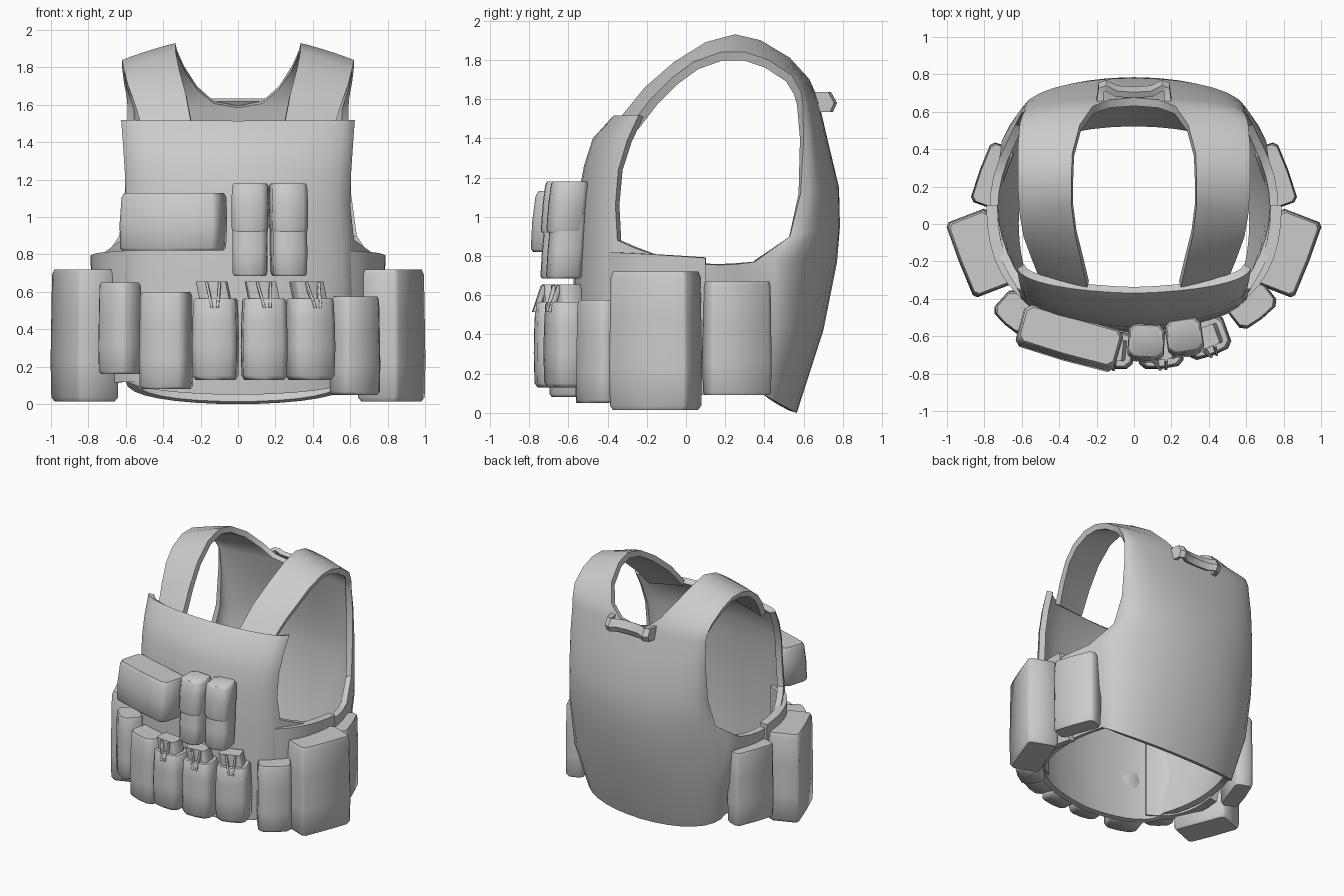
import bpy, bmesh
from math import sin, cos, pi, radians
from mathutils import Vector as V

if "Cube" in bpy.data.objects:
    bpy.data.objects.remove(bpy.data.objects["Cube"])


def finish(name, bm, thick=0, angle=40):
    me = bpy.data.meshes.new(name)
    bmesh.ops.remove_doubles(bm, verts=bm.verts, dist=0.002)
    bmesh.ops.recalc_face_normals(bm, faces=bm.faces)
    if thick:  # open sheets: make normals face away from the body
        c = V((0, 0.1, 0.9))
        if sum((f.calc_center_median() - c).dot(f.normal) for f in bm.faces) < 0:
            bmesh.ops.reverse_faces(bm, faces=bm.faces)
    bm.to_mesh(me)
    bm.free()
    ob = bpy.data.objects.new(name, me)
    bpy.context.collection.objects.link(ob)
    bpy.ops.object.select_all(action='DESELECT')
    ob.select_set(True)
    bpy.context.view_layer.objects.active = ob
    if thick:
        m = ob.modifiers.new("thickness", 'SOLIDIFY')
        m.thickness, m.offset = thick, -1
        bpy.ops.object.modifier_apply(modifier=m.name)
    bpy.ops.object.shade_smooth_by_angle(angle=radians(angle))
    return ob


def sheet(bm, rows, sx=1):
    vs = [[bm.verts.new((p[0] * sx, p[1], p[2])) for p in r] for r in rows]
    for a, b in zip(vs, vs[1:]):
        for i in range(len(a) - 1):
            bm.faces.new((a[i], a[i + 1], b[i + 1], b[i]))


def bulged(a, b, k=1.0, n=8):
    """Row from a to b; k=1 is a quarter ellipse in plan, k=0 is straight."""
    out = []
    for i in range(n + 1):
        t = i / n
        s, c = sin(t * pi / 2), cos(t * pi / 2) ** 0.9 if i < n else 0
        s, c = k * s + (1 - k) * t, k * c + (1 - k) * (1 - t)
        out.append((a[0] + (b[0] - a[0]) * s, b[1] + (a[1] - b[1]) * c,
                    a[2] + (b[2] - a[2]) * t ** (1 + k)))
    return out


def bezier(a, c, b, n=8):
    a, c, b = V(a), V(c), V(b)
    return [a * (1 - t) ** 2 + c * 2 * t * (1 - t) + b * t * t for t in (i / n for i in range(n + 1))]


# vest shell: back panel running over the shoulders as straps, sides, front panel
back = [((0, .565, 0), (.60, .35, .12), 1), ((0, .70, .42), (.68, .38, .42), 1),
        ((0, .77, .77), (.72, .35, .77), 1), ((0, .785, .95), (.635, .53, .90), 1),
        ((0, .78, 1.15), (.605, .585, 1.12), 1), ((0, .72, 1.4), (.595, .60, 1.4), 1),
        ((0, .675, 1.595), (.59, .595, 1.58), .9), ((.13, .665, 1.62), (.595, .585, 1.64), .7),
        ((.22, .63, 1.70), (.61, .54, 1.72), .5), ((.29, .53, 1.81), (.62, .42, 1.80), .3),
        ((.33, .38, 1.90), (.62, .30, 1.84), .1), ((.335, .25, 1.93), (.62, .18, 1.84), .1),
        ((.335, .10, 1.89), (.61, .04, 1.79), .1), ((.315, -.06, 1.79), (.59, -.07, 1.71), .1),
        ((.28, -.21, 1.66), (.55, -.18, 1.60), .1), ((.25, -.34, 1.50), (.51, -.28, 1.47), .1)]
front = [((0, -.56, .05), (.60, -.35, .13)), ((0, -.58, .40), (.63, -.35, .42)),
         ((0, -.57, .80), (.62, -.35, .88)), ((0, -.55, 1.10), (.60, -.36, 1.06)),
         ((0, -.52, 1.26), (.605, -.345, 1.24)), ((0, -.475, 1.40), (.615, -.30, 1.39)),
         ((0, -.37, 1.515), (.625, -.24, 1.52))]
ctrl = [(.72, 0, .12), (.82, 0, .42), (.86, 0, .71)]
bm = bmesh.new()
for sx in (1, -1):
    sheet(bm, [bulged(a, b, k) for a, b, k in back], sx)
    sheet(bm, [bulged(a, b, .85) for a, b in front], sx)
    sheet(bm, [bezier(back[i][1], ctrl[i], front[i][1]) for i in range(3)], sx)
finish("vest_shell", bm, .045)

# side cummerbund flaps
for sx, side in ((1, "right"), (-1, "left")):
    bm = bmesh.new()
    sheet(bm, [bezier((.49, -.465, z), (.79, -.33, z), (x, .10, z - .03))
               for z, x in ((.12, .70), (.45, .77), (.82, .79))], sx)
    finish("cummerbund_" + side, bm, .06)

# drag handle at the back of the neck
bm = bmesh.new()
path = [(.20, .655), (.19, .735), (.15, .75), (.09, .72), (0, .715)]
path += [(-x, y) for x, y in reversed(path[:-1])]
sheet(bm, [[(x, y + dy, z) for x, y in path] for dy, z in ((.0, 1.535), (.02, 1.58), (-.01, 1.635))])
finish("drag_handle", bm, .035)


def pouch(name, x, y, z0, z1, w, d, phi, lean=(0, 0), prof=None, cham=.16):
    """Padded box; phi is the compass angle its outer face points to (-90 = front)."""
    prof = prof or [(0, .9), (.03, .98), (.3, 1.0), (.65, .98), (.96, .96), (1, .9)]
    N = V((cos(radians(phi)), sin(radians(phi)), 0))
    T = V((-N.y, N.x, 0))
    c = min(w, d) * cham
    bm = bmesh.new()
    rings = []
    for f, s in prof:
        ins = (1 - s) * min(w, d) / 2 * 1.3
        hw, hd = w / 2 - ins, d / 2 - ins
        k = min(c, hw * .6, hd * .6)
        pts = [(hw, -hd + k), (hw, hd - k), (hw - k, hd), (0, hd + k * .25), (k - hw, hd),
               (-hw, hd - k), (-hw, k - hd), (k - hw, -hd), (hw - k, -hd)]
        h = (f - .5) * (z1 - z0)
        rings.append([bm.verts.new(V((x, y, (z0 + z1) / 2 + h)) + T * (u + lean[0] * h)
                                   + N * (v + lean[1] * h)) for u, v in pts])
    for a, b in zip(rings, rings[1:]):
        for i in range(len(a)):
            j = (i + 1) % len(a)
            bm.faces.new((a[i], a[j], b[j], b[i]))
    bm.faces.new(rings[0][::-1])
    bm.faces.new(rings[-1])
    return finish(name, bm, 0, 50)


# paired side pouches
for sx, side in ((1, "right"), (-1, "left")):
    turn = lambda a: a if sx > 0 else 180 - a
    pouch("large_side_pouch_" + side, sx * .82, -.155, .015, .72, .43, .24, turn(-21), cham=.08)
    pouch("rear_side_pouch_" + side, sx * .755, .26, .09, .67, .34, .14, turn(20))

# belt row: utility pouches
pouch("utility_pouch_outer", -.63, -.47, .16, .65, .21, .17, -132)
pouch("utility_pouch_inner", -.385, -.575, .08, .60, .26, .20, -107)
pouch("utility_pouch_right", .625, -.43, .05, .575, .25, .18, -52)

# belt row: magazine pouches with magazines and retention cords
for i, (x, y, phi) in enumerate([(-.12, -.67, -96), (.14, -.67, -85), (.385, -.605, -70)]):
    pouch(f"magazine_pouch_{i}", x, y, .13, .565, .235, .19, phi,
          prof=[(0, .88), (.05, .99), (.4, 1.02), (.7, 1), (.97, .96), (1, .9)])
    box = [(0, 1), (.5, 1), (1, 1)]
    pouch(f"magazine_{i}", x, y, .45, .655, .16, .11, phi, (-.2, 0), box, .06)
    N = V((cos(radians(phi)), sin(radians(phi))))
    T = V((-N.y, N.x))
    for j, s in enumerate((-1, 1)):
        p = V((x, y)) + N * .075 + T * s * .025
        pouch(f"cord_{i}_{j}", p.x, p.y, .515, .65, .014, .03, phi, (s * .15 - .1, -.35), box)

# chest: wide pouch and two narrow flap pouches
pouch("wide_chest_pouch", -.345, -.61, .82, 1.13, .55, .22, -106, (0, -.08),
      [(0, .9), (.05, .98), (.5, 1), (.92, .96), (1, .88)], .12)
for i, (x, y, phi) in enumerate([(.065, -.635, -93), (.27, -.605, -82)]):
    pouch(f"narrow_chest_pouch_{i}", x, y, .685, 1.16, .185, .17, phi, (0, -.08))
    pouch(f"narrow_pouch_flap_{i}", x, y, .92, 1.18, .195, .18, phi, (0, -.1),
          [(0, .93), (.08, .98), (.6, 1), (.95, .97), (1, .9)])
